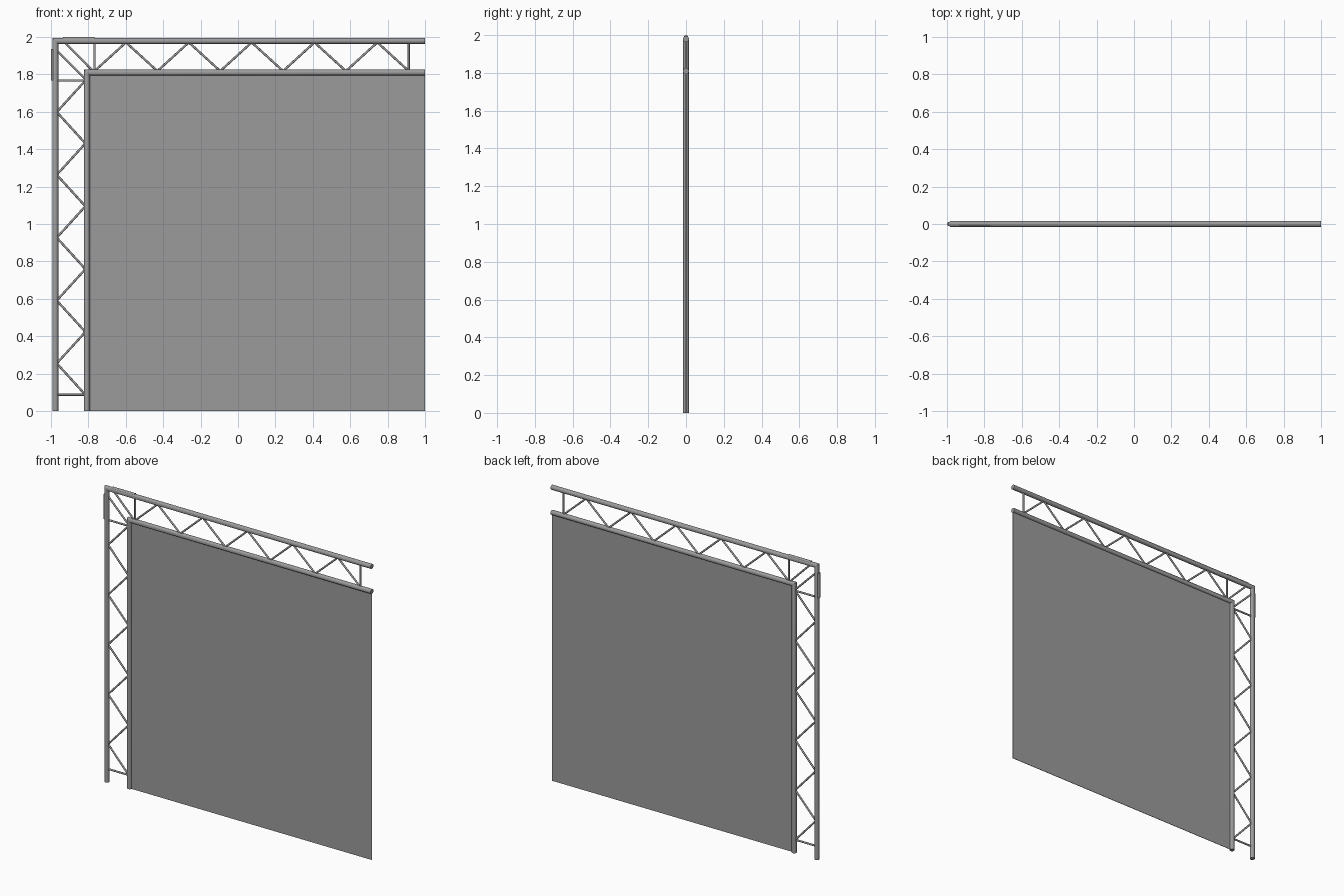
import bpy, bmesh, math
from mathutils import Vector

if "Cube" in bpy.data.objects:
    bpy.data.objects.remove(bpy.data.objects["Cube"])

CHORD_R, STRUT_R = 0.016, 0.006
OUT_X, IN_X = -0.977, -0.808     # upright centre lines
OUT_Z, IN_Z = 1.979, 1.81        # beam centre lines
STEP = 0.168                     # lattice spacing

steel = bpy.data.materials.new("dark_grey")
steel.diffuse_color = (0.33, 0.33, 0.33, 1)
steel.use_nodes = True
steel.node_tree.nodes["Principled BSDF"].inputs["Base Color"].default_value = steel.diffuse_color


def finish(name, bm):
    bmesh.ops.recalc_face_normals(bm, faces=bm.faces)
    me = bpy.data.meshes.new(name)
    bm.to_mesh(me)
    bm.free()
    me.materials.append(steel)
    ob = bpy.data.objects.new(name, me)
    bpy.context.collection.objects.link(ob)
    return ob


def smooth(ob):
    bpy.ops.object.select_all(action='DESELECT')
    ob.select_set(True)
    bpy.context.view_layer.objects.active = ob
    bpy.ops.object.shade_smooth_by_angle(angle=math.radians(40))


def mitred_chord(name, x, z, n=16):
    # upright and beam as one round tube with a mitred corner
    bm = bmesh.new()
    rings = [[], [], []]
    for i in range(n):
        a = 2 * math.pi * i / n
        d, y = CHORD_R * math.cos(a), CHORD_R * math.sin(a)
        for ring, p in zip(rings, ((x - d, y, 0), (x - d, y, z + d), (1, y, z + d))):
            ring.append(bm.verts.new(p))
    for r, s in zip(rings, rings[1:]):
        for i in range(n):
            j = (i + 1) % n
            bm.faces.new((r[i], r[j], s[j], s[i]))
    bm.faces.new(rings[0])
    bm.faces.new(rings[2])
    smooth(finish(name, bm))


def struts(name, pairs, radius=STRUT_R):
    # thin round bars between (x, z) point pairs
    bm = bmesh.new()
    for (x0, z0), (x1, z1) in pairs:
        a, b = Vector((x0, 0, z0)), Vector((x1, 0, z1))
        m = (b - a).to_track_quat('Z', 'Y').to_matrix().to_4x4()
        m.translation = (a + b) / 2
        bmesh.ops.create_cone(bm, cap_ends=True, segments=12, radius1=radius,
                              radius2=radius, depth=(b - a).length, matrix=m)
    smooth(finish(name, bm))


mitred_chord("outer_chord", OUT_X, OUT_Z)
mitred_chord("inner_chord", IN_X, IN_Z)

# zigzag lattice with a square bar at each end
beam = [(-0.767 + STEP * i, OUT_Z - 0.008 if i % 2 else IN_Z + 0.008) for i in range(11)]
post = [(OUT_X + 0.008 if i % 2 else IN_X - 0.008, 1.767 - STEP * i) for i in range(11)]
struts("beam_lattice", list(zip(beam, beam[1:])) +
       [((p[0], IN_Z), (p[0], OUT_Z)) for p in (beam[0], beam[-1])])
struts("upright_lattice", list(zip(post, post[1:])) +
       [((IN_X, p[1]), (OUT_X, p[1])) for p in (post[0], post[-1])])

# corner braces
struts("corner_braces", [
    ((-0.935, OUT_Z), (-0.767, IN_Z)),
    ((OUT_X, 1.935), (IN_X, 1.767)),
])

# bars half sunk into the outside of the corner
struts("corner_outer_bars", [
    ((-0.935, 1.989), (-0.767, 1.989)),
    ((-0.989, 1.935), (-0.989, 1.767)),
], 0.011)

# thin infill panel
bm = bmesh.new()
bmesh.ops.create_cube(bm, size=1)
for v in bm.verts:
    v.co = (1 if v.co.x > 0 else IN_X, v.co.y * 0.003, IN_Z if v.co.z > 0 else 0)
finish("panel", bm)
